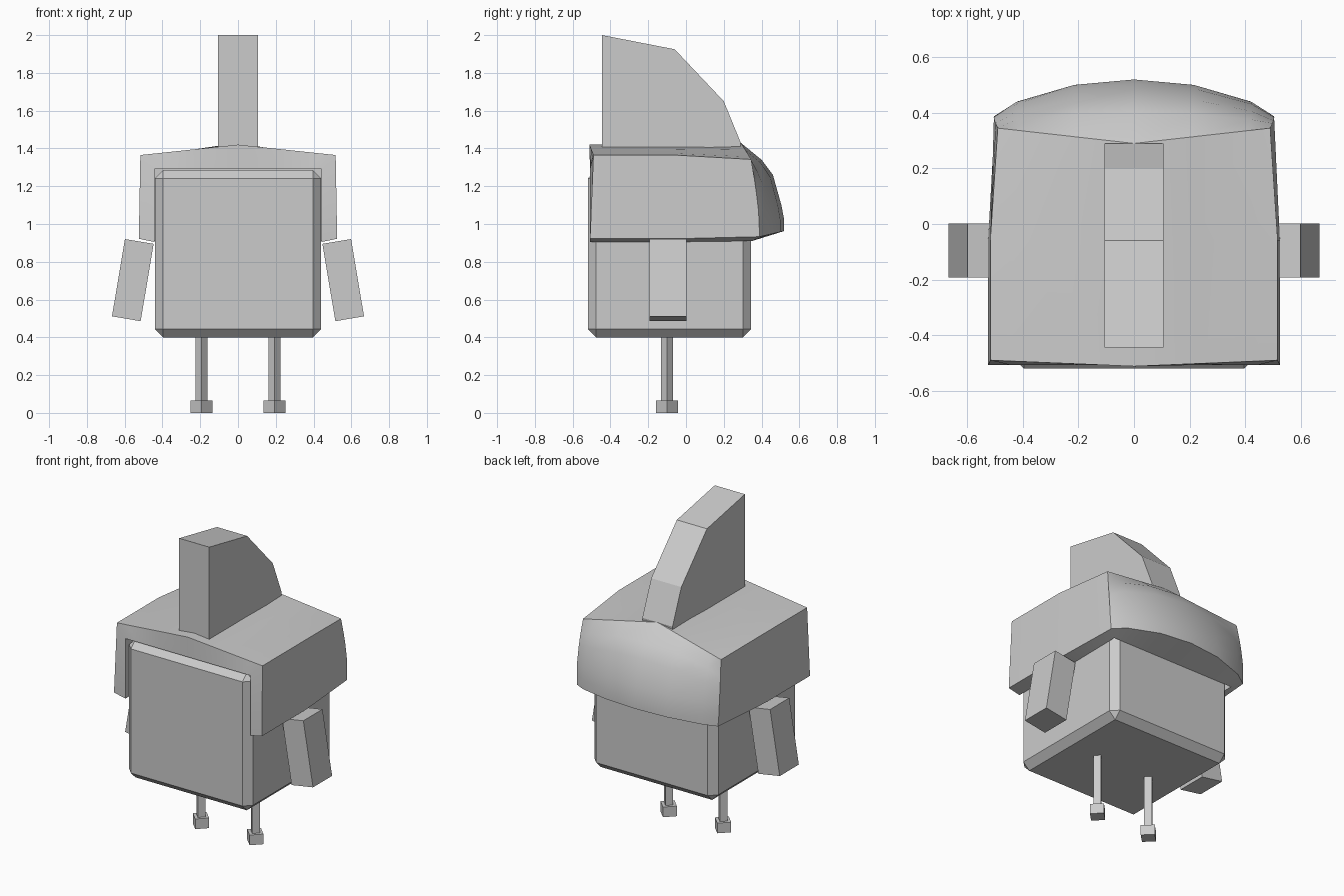
import bpy, bmesh, math

if "Cube" in bpy.data.objects:
    bpy.data.objects.remove(bpy.data.objects["Cube"])

grey = bpy.data.materials.new("plain_grey")
grey.diffuse_color = (0.6, 0.6, 0.6, 1)
grey.use_nodes = True
grey.node_tree.nodes["Principled BSDF"].inputs["Base Color"].default_value = grey.diffuse_color


def make(name, bm, smooth=False):
    """Turn a bmesh into a named grey object."""
    bmesh.ops.recalc_face_normals(bm, faces=bm.faces[:])
    me = bpy.data.meshes.new(name)
    bm.to_mesh(me)
    bm.free()
    me.materials.append(grey)
    ob = bpy.data.objects.new(name, me)
    bpy.context.collection.objects.link(ob)
    if smooth:
        bpy.ops.object.select_all(action='DESELECT')
        ob.select_set(True)
        bpy.context.view_layer.objects.active = ob
        bpy.ops.object.shade_smooth_by_angle(angle=math.radians(28))
    return ob


def box(name, centre, size, rot=(0, 0, 0), bevel=0):
    bm = bmesh.new()
    bmesh.ops.create_cube(bm, size=1)
    bmesh.ops.scale(bm, vec=size, verts=bm.verts)
    if bevel:
        bmesh.ops.bevel(bm, geom=bm.edges[:], offset=bevel, segments=1,
                        affect='EDGES')
    ob = make(name, bm)
    ob.location, ob.rotation_euler = centre, rot
    return ob


# Body: chamfered block
box("body", (0, -0.0875, 0.8425), (0.88, 0.865, 0.885), bevel=0.044)

# Arms, legs and feet on both sides
for side, tag in ((1, "right"), (-1, "left")):
    box("arm_" + tag, (side * 0.557, -0.095, 0.703), (0.154, 0.194, 0.415),
        (0, -side * math.radians(9.5), 0))
    turn = (0, 0, math.radians(45))
    box("leg_" + tag, (side * 0.193, -0.1, 0.235), (0.045, 0.045, 0.35), turn)
    box("foot_" + tag, (side * 0.193, -0.1, 0.0325), (0.082, 0.082, 0.065), turn)

# Crest: side profile (y, z) given thickness along x
profile = [(-0.445, 1.36), (-0.445, 2.0), (-0.06, 1.925), (0.20, 1.65),
           (0.29, 1.43), (0.28, 1.36)]
bm = bmesh.new()
rows = [[bm.verts.new((x, y, z)) for y, z in profile] for x in (-0.107, 0.107)]
for row in rows:
    bm.faces.new(row)
for i in range(len(profile)):
    j = (i + 1) % len(profile)
    bm.faces.new((rows[0][i], rows[0][j], rows[1][j], rows[1][i]))
make("crest", bm)

# Hood: arched cover over the body with a rounded back
bm = bmesh.new()
cols = (-1, -0.84, -0.43, 0, 0.43, 0.84, 1)
bulge = {1: 0, 0.84: 0.39, 0.43: 0.85, 0: 1}
centre = [(0.29, 1.43), (0.40, 1.34), (0.46, 1.26), (0.505, 1.10),
          (0.52, 1.02), (0.52, 0.963)]
corner = [(0.49, 0.345, 1.342), (0.498, 0.362, 1.24), (0.502, 0.372, 1.17),
          (0.505, 0.384, 1.07), (0.504, 0.387, 1.0), (0.50, 0.39, 0.933)]

# Rounded back as a grid between the corner and centre profiles
cap = []
for r, ((cy, cz), (sx, sy, sz)) in enumerate(zip(centre, corner)):
    row = []
    for f in cols:
        w = 1 - abs(f) if r == 0 else bulge[abs(f)]
        row.append(bm.verts.new((sx * f, sy + (cy - sy) * w, sz + (cz - sz) * w)))
    cap.append(row)
for a, b in zip(cap, cap[1:]):
    for i in range(6):
        bm.faces.new((a[i], a[i + 1], b[i + 1], b[i]))


def section(y_low, y_side, y_mid, z_side):
    """Arch section: outer feet and roof, then inner roof."""
    V = bm.verts.new
    bi = [V((s * 0.443, y_low, 0.905)) for s in (-1, 1)]
    bo = [V((s * 0.525, y_low, 0.922)) for s in (-1, 1)]
    top = [V((f * 0.517, y_mid + (y_side - y_mid) * abs(f),
              1.42 + (z_side - 1.42) * abs(f))) for f in cols]
    inner = [V((f * 0.443, y_low, 1.29)) for f in cols]
    return [bi[0], bo[0]] + top + [bo[1], bi[1]] + inner[::-1]


front = section(-0.508, -0.49, -0.512, 1.365)
middle = section(-0.06, -0.06, -0.06, 1.365)
lower = [bm.verts.new((f * 0.443, 0.35, 0.91)) for f in cols]
inner = [bm.verts.new((f * 0.443, 0.35, 1.29)) for f in cols]
back = ([lower[0], cap[5][0]] + cap[0] + [cap[5][6], lower[6]] + inner[::-1])

# Skin between the sections
for a, b in ((front, middle), (middle, back)):
    for i in range(18):
        j = (i + 1) % 18
        extra = []
        if b is back and i == 1:
            extra = [cap[r][0] for r in (1, 2, 3, 4)]
        if b is back and i == 8:
            extra = [cap[r][6] for r in (4, 3, 2, 1)]
        bm.faces.new([a[i], a[j], b[j]] + extra + [b[i]])

# Front rim, underside and inner back wall
bm.faces.new((front[0], front[1], front[2], front[17]))
bm.faces.new((front[10], front[9], front[8], front[11]))
for i in range(6):
    bm.faces.new((front[2 + i], front[3 + i], front[16 - i], front[17 - i]))
    bm.faces.new((cap[5][i], cap[5][i + 1], lower[i + 1], lower[i]))
    bm.faces.new((lower[i], lower[i + 1], inner[i + 1], inner[i]))
make("hood", bm, smooth=True)
